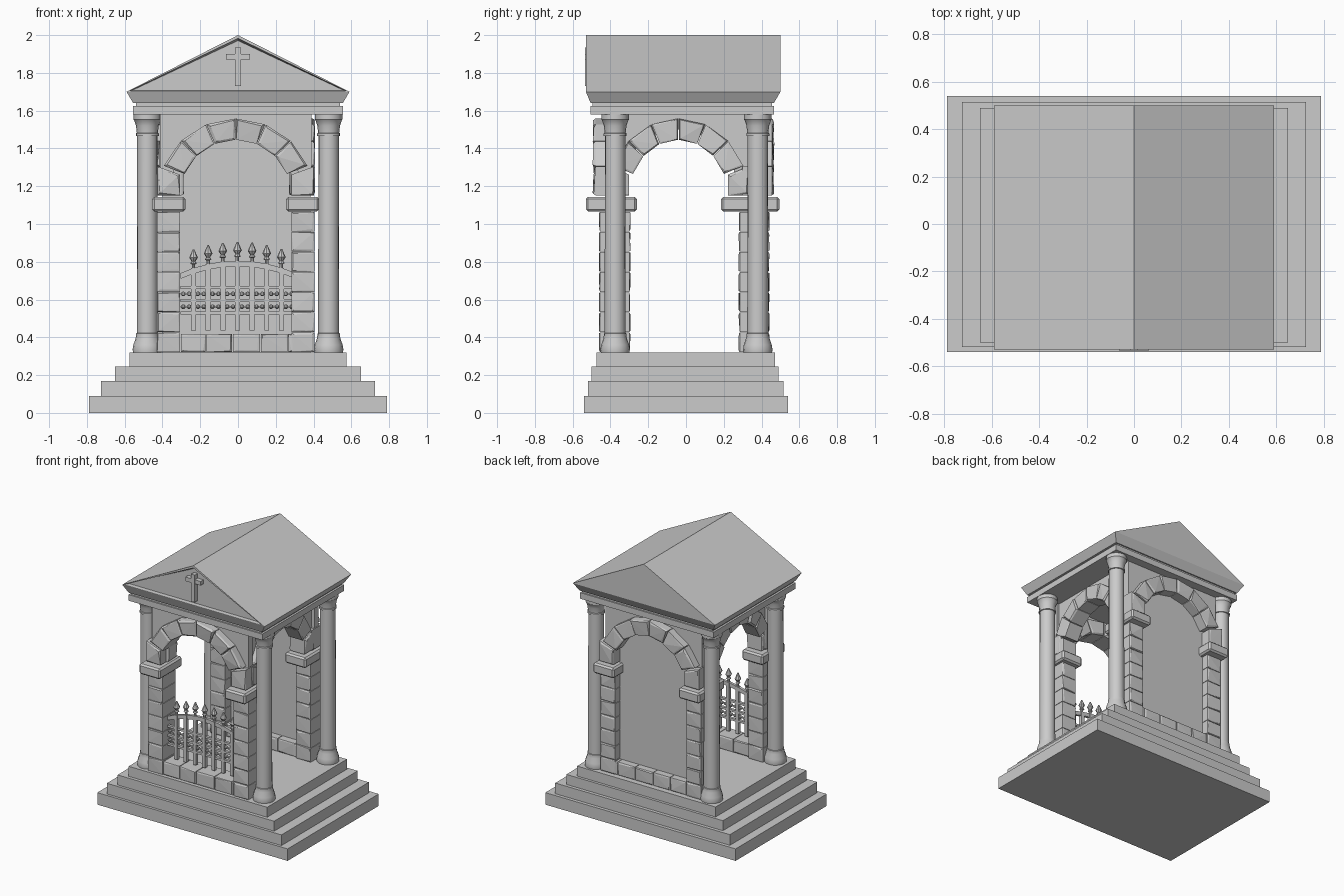
import bpy, bmesh, math, random
from mathutils import Vector

random.seed(4)
if "Cube" in bpy.data.objects:
    bpy.data.objects.remove(bpy.data.objects["Cube"])

stone = bpy.data.materials.new("grey_stone")
stone.use_nodes = True
GREY = (0.6, 0.6, 0.6, 1)
stone.diffuse_color = GREY
stone.node_tree.nodes["Principled BSDF"].inputs["Base Color"].default_value = GREY


def finish(name, bm, smooth=False):
    bmesh.ops.recalc_face_normals(bm, faces=bm.faces)
    mesh = bpy.data.meshes.new(name)
    bm.to_mesh(mesh)
    bm.free()
    mesh.materials.append(stone)
    ob = bpy.data.objects.new(name, mesh)
    bpy.context.collection.objects.link(ob)
    if smooth:
        bpy.ops.object.select_all(action="DESELECT")
        bpy.context.view_layer.objects.active = ob
        ob.select_set(True)
        bpy.ops.object.shade_smooth_by_angle(angle=math.radians(35))
    return ob


def prism(bm, bottom, top):
    """Loft one closed loop of points onto another and cap both ends."""
    a = [bm.verts.new(p) for p in bottom]
    b = [bm.verts.new(p) for p in top]
    for i in range(len(a)):
        j = (i + 1) % len(a)
        bm.faces.new((a[i], a[j], b[j], b[i]))
    return bm.faces.new(a[::-1]), bm.faces.new(b)


def rect(x0, x1, y0, y1, z):
    return [(x0, y0, z), (x1, y0, z), (x1, y1, z), (x0, y1, z)]


def box(bm, x0, x1, y0, y1, z0, z1):
    prism(bm, rect(x0, x1, y0, y1, z0), rect(x0, x1, y0, y1, z1))


def hewn(bm, quad, v0, v1, place, rough=0.006):
    """Rough stone: hull of a (u, z) quad between depths v0 and v1, with bulging faces."""
    mid_u = sum(p[0] for p in quad) / 4
    mid_z = sum(p[1] for p in quad) / 4
    pts = []
    for v, out in ((v0, -1), (v1, 1)):
        for u, z in quad:
            s = 0.97
            pts.append((mid_u + (u - mid_u) * s, v, mid_z + (z - mid_z) * s))
            k = random.uniform(0.72, 0.9)
            pts.append((mid_u + (u - mid_u) * k, v + out * random.uniform(0, rough * 1.8),
                        mid_z + (z - mid_z) * k))
    verts = [bm.verts.new(place(*p)) for p in pts]
    res = bmesh.ops.convex_hull(bm, input=verts)
    bmesh.ops.delete(bm, geom=[g for g in res["geom_interior"] if isinstance(g, bmesh.types.BMVert)],
                     context="VERTS")


def lathe(bm, x, y, profile, sides):
    rings = [[bm.verts.new((x + r * math.cos(math.tau * i / sides),
                            y + r * math.sin(math.tau * i / sides), z))
              for i in range(sides)] for r, z in profile]
    for a, b in zip(rings, rings[1:]):
        for i in range(sides):
            j = (i + 1) % sides
            bm.faces.new((a[i], a[j], b[j], b[i]))
    bm.faces.new(rings[0][::-1])
    bm.faces.new(rings[-1])


# Stepped base
bm = bmesh.new()
for hx, y0, y1, z0, z1 in ((0.79, -0.54, 0.54, 0, 0.09), (0.725, -0.52, 0.515, 0.09, 0.17),
                           (0.65, -0.5, 0.49, 0.17, 0.245), (0.575, -0.475, 0.47, 0.245, 0.32)):
    box(bm, -hx, hx, y0, y1, z0, z1)
finish("stepped_base", bm)

# Columns
SHAFT = [(0.076, 0.32), (0.078, 0.335), (0.074, 0.36), (0.062, 0.395), (0.06, 0.41), (0.06, 0.42),
         (0.056, 0.422), (0.054, 1.465), (0.061, 1.467), (0.061, 1.48), (0.056, 1.483),
         (0.06, 1.52), (0.07, 1.55), (0.073, 1.553), (0.073, 1.58)]
for x, side in ((-0.48, "right"), (0.48, "left")):
    for y, end in ((-0.375, "front"), (0.38, "back")):
        bm = bmesh.new()
        lathe(bm, x, y, SHAFT, 16)
        finish(f"{end}_{side}_column", bm, smooth=True)

# Entablature and flared cornice
bm = bmesh.new()
box(bm, -0.555, 0.555, -0.505, 0.465, 1.58, 1.625)
box(bm, -0.54, 0.54, -0.495, 0.455, 1.625, 1.64)
prism(bm, rect(-0.555, 0.555, -0.505, 0.465, 1.64), rect(-0.59, 0.59, -0.53, 0.5, 1.7))
finish("cornice", bm)

# Gabled roof with a recessed triangle in front
bm = bmesh.new()
front, back = prism(bm, [(x, -0.53, z) for x, z in ((-0.59, 1.7), (0.59, 1.7), (0, 2))],
                    [(x, 0.5, z) for x, z in ((-0.59, 1.7), (0.59, 1.7), (0, 2))])
bmesh.ops.recalc_face_normals(bm, faces=bm.faces)
bmesh.ops.inset_region(bm, faces=[front], thickness=0.017)
bmesh.ops.inset_region(bm, faces=[front], thickness=0.012, depth=-0.03)
finish("gabled_roof", bm)

# Cross on the gable
bm = bmesh.new()
box(bm, -0.015, 0.015, -0.535, -0.495, 1.73, 1.935)
box(bm, -0.063, 0.063, -0.534, -0.495, 1.87, 1.9)
finish("gable_cross", bm)

# Masonry: corner piers, imposts and four arches
CX, CY, SPRING = -0.012, -0.04, 1.15
flat = lambda u, v, z: (u, v, z)
for sx, side in ((-1, "right"), (1, "left")):
    x0, x1 = sorted((CX + sx * 0.293, CX + sx * 0.418))
    i0, i1 = sorted((CX + sx * 0.267, CX + sx * 0.442))
    for end, y0, y1, j0, j1 in (("front", -0.455, -0.3, -0.53, -0.26), ("back", 0.285, 0.435, 0.185, 0.495)):
        bm = bmesh.new()
        courses = 7
        h = (1.066 - 0.32) / courses
        for i in range(courses):
            z = 0.32 + i * h
            hewn(bm, [(x0, z), (x1, z), (x1, z + h), (x0, z + h)], y0, y1, flat, 0.004)
        finish(f"{end}_{side}_pier", bm)
        bm = bmesh.new()
        box(bm, i0, i1, j0, j1, 1.066, 1.144)
        bmesh.ops.bevel(bm, geom=bm.edges[:], offset=0.012, segments=1, affect="EDGES")
        finish(f"{end}_{side}_impost", bm)


def arch(name, ru, ro, v0, v1, w0, w1, half, place):
    """Ring of wedge stones plus the thin wall filling the corners above it."""
    bm = bmesh.new()
    count = 8
    point = lambda a, r, rz: (r * math.cos(a), SPRING + rz * math.sin(a))
    for i in range(count):
        a, b = (math.pi * k / count for k in (i, i + 1))
        quad = [point(a, ru, 0.295), point(a, ro, 0.41), point(b, ro, 0.41), point(b, ru, 0.295)]
        if i in (0, count - 1):
            # Lowest stones stand upright on the imposts
            k = 2 if i == 0 else 1
            quad[k] = (math.copysign(ro, quad[k][0]), quad[k][1])
            k = 3 if i == 0 else 0
            quad[k] = (math.copysign(ru, quad[k][0]), quad[k][1])
        hewn(bm, quad, v0, v1, place, 0.008)
    finish(name + "_arch", bm)
    bm = bmesh.new()
    steps = 16
    rm, rz = (ru + ro) / 2, 0.35
    for i in range(steps):
        (u0, z0), (u1, z1) = (point(math.pi * k / steps, rm, rz) for k in (i, i + 1))
        loop = [(u0, z0), (u0, 1.58), (u1, 1.58), (u1, z1)]
        prism(bm, [place(u, w0, z) for u, z in loop], [place(u, w1, z) for u, z in loop])
    for s in (-1, 1):
        loop = [(s * rm, SPRING), (s * half, SPRING), (s * half, 1.58), (s * rm, 1.58)]
        prism(bm, [place(u, w0, z) for u, z in loop], [place(u, w1, z) for u, z in loop])
    finish(name + "_spandrel", bm)


along_x = lambda u, v, z: (CX + u, v, z)
along_y = lambda u, v, z: (v, CY + u, z)
arch("front", 0.293, 0.415, -0.48, -0.34, -0.43, -0.38, 0.4, along_x)
arch("back", 0.293, 0.415, 0.3, 0.455, 0.35, 0.4, 0.4, along_x)
arch("right", 0.26, 0.375, -0.415, -0.3, -0.39, -0.34, 0.385, along_y)
arch("left", 0.26, 0.375, 0.28, 0.395, 0.32, 0.37, 0.385, along_y)

# Closed back wall
bm = bmesh.new()
box(bm, -0.4, 0.385, 0.355, 0.38, 0.32, 1.58)
finish("back_wall", bm)

# Low sill stones under the gate and the back wall
for end, y0, y1 in (("front", -0.45, -0.32), ("back", 0.3, 0.43)):
    bm = bmesh.new()
    edges = [-0.305, -0.17, -0.03, 0.12, 0.265, 0.285]
    for a, b in zip(edges, edges[1:]):
        hewn(bm, [(a, 0.32), (b, 0.32), (b, 0.42), (a, 0.42)], y0, y1, flat, 0.005)
    finish(end + "_sill", bm)

# Gate: pickets with finials, arched top rail, straight rails and knobs
GY, PITCH = -0.39, 0.0775
crown = lambda x: 0.805 - 0.7 * x * x
bm = bmesh.new()
for i in range(-3, 4):
    x = i * PITCH - 0.003
    top = crown(x)
    box(bm, x - 0.013, x + 0.013, GY - 0.013, GY + 0.013, 0.435, top)
    lathe(bm, x, GY, [(0.009, top), (0.009, top + 0.02), (0.018, top + 0.024), (0.01, top + 0.036),
                      (0.023, top + 0.056), (0.004, top + 0.1)], 8)
finish("gate_pickets", bm)

bm = bmesh.new()
xs = [-0.305 + 0.59 * i / 14 for i in range(15)]
for a, b in zip(xs, xs[1:]):
    loop = [(a, crown(a) - 0.03), (b, crown(b) - 0.03), (b, crown(b)), (a, crown(a))]
    prism(bm, [(u, GY - 0.01, z) for u, z in loop], [(u, GY + 0.01, z) for u, z in loop])
for z in (0.53, 0.595, 0.665):
    box(bm, -0.305, 0.285, GY - 0.01, GY + 0.01, z - 0.008, z + 0.008)
finish("gate_rails", bm)

bm = bmesh.new()
for z in (0.562, 0.63):
    box(bm, -0.305, 0.285, GY - 0.004, GY + 0.004, z - 0.004, z + 0.004)
    for i in range(-4, 4):
        for d in (0.3, 0.7):
            x = (i + d) * PITCH - 0.003
            lathe(bm, x, GY, [(0.004, z - 0.012), (0.012, z - 0.005), (0.012, z + 0.005), (0.004, z + 0.012)], 6)
finish("gate_knobs", bm)
